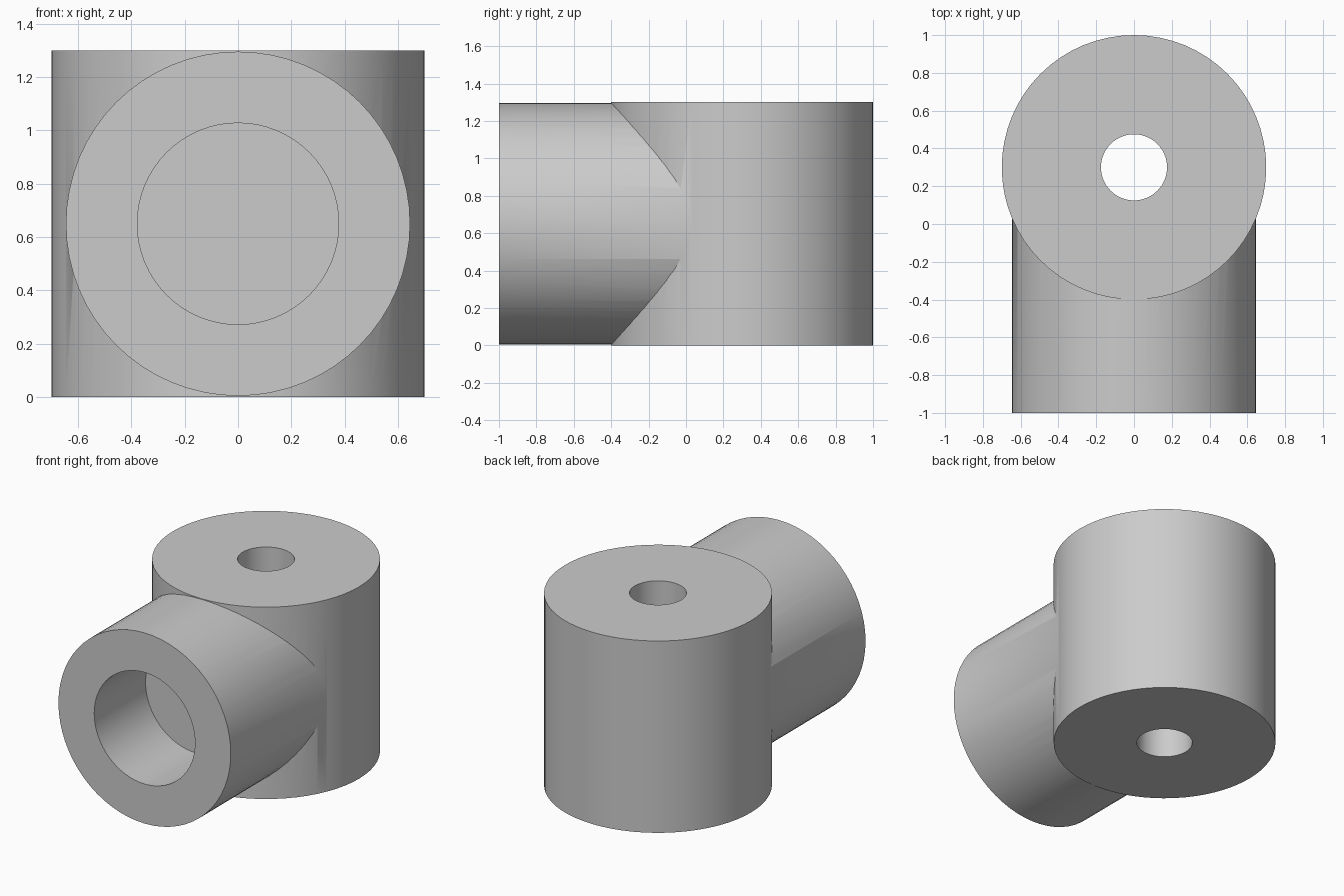
import bpy
import math

if "Cube" in bpy.data.objects:
    bpy.data.objects.remove(bpy.data.objects["Cube"])


def cylinder(name, radius, start, end, axis, offset):
    """Cylinder along 'Z' (offset = y centre) or 'Y' (offset = z centre)."""
    mid = (start + end) / 2
    loc = (0, offset, mid) if axis == 'Z' else (0, mid, offset)
    rot = (0, 0, 0) if axis == 'Z' else (math.pi / 2, 0, 0)
    bpy.ops.mesh.primitive_cylinder_add(vertices=64, radius=radius, depth=end - start,
                                        location=loc, rotation=rot)
    obj = bpy.context.object
    obj.name = name
    return obj


def combine(target, tool, operation):
    """Apply a boolean and discard the tool object."""
    mod = target.modifiers.new(operation.lower(), 'BOOLEAN')
    mod.operation = operation
    mod.solver = 'EXACT'
    mod.object = tool
    tool.hide_render = True
    bpy.context.view_layer.objects.active = target
    bpy.ops.object.modifier_apply(modifier=mod.name)
    bpy.data.objects.remove(tool)


# Upright body with the side boss merged in
fitting = cylinder("pipe_fitting", 0.70, 0, 1.3, 'Z', 0.3)
combine(fitting, cylinder("side_boss", 0.646, -1, 0.3, 'Y', 0.65), 'UNION')

# Blind socket in the boss, narrow through hole in the body
combine(fitting, cylinder("socket_cutter", 0.378, -1.2, -0.45, 'Y', 0.65), 'DIFFERENCE')
combine(fitting, cylinder("hole_cutter", 0.175, -0.2, 1.5, 'Z', 0.3), 'DIFFERENCE')

# Smooth round walls, crisp rims
bpy.ops.object.select_all(action='DESELECT')
fitting.select_set(True)
bpy.context.view_layer.objects.active = fitting
bpy.ops.object.shade_smooth_by_angle(angle=math.radians(30))
